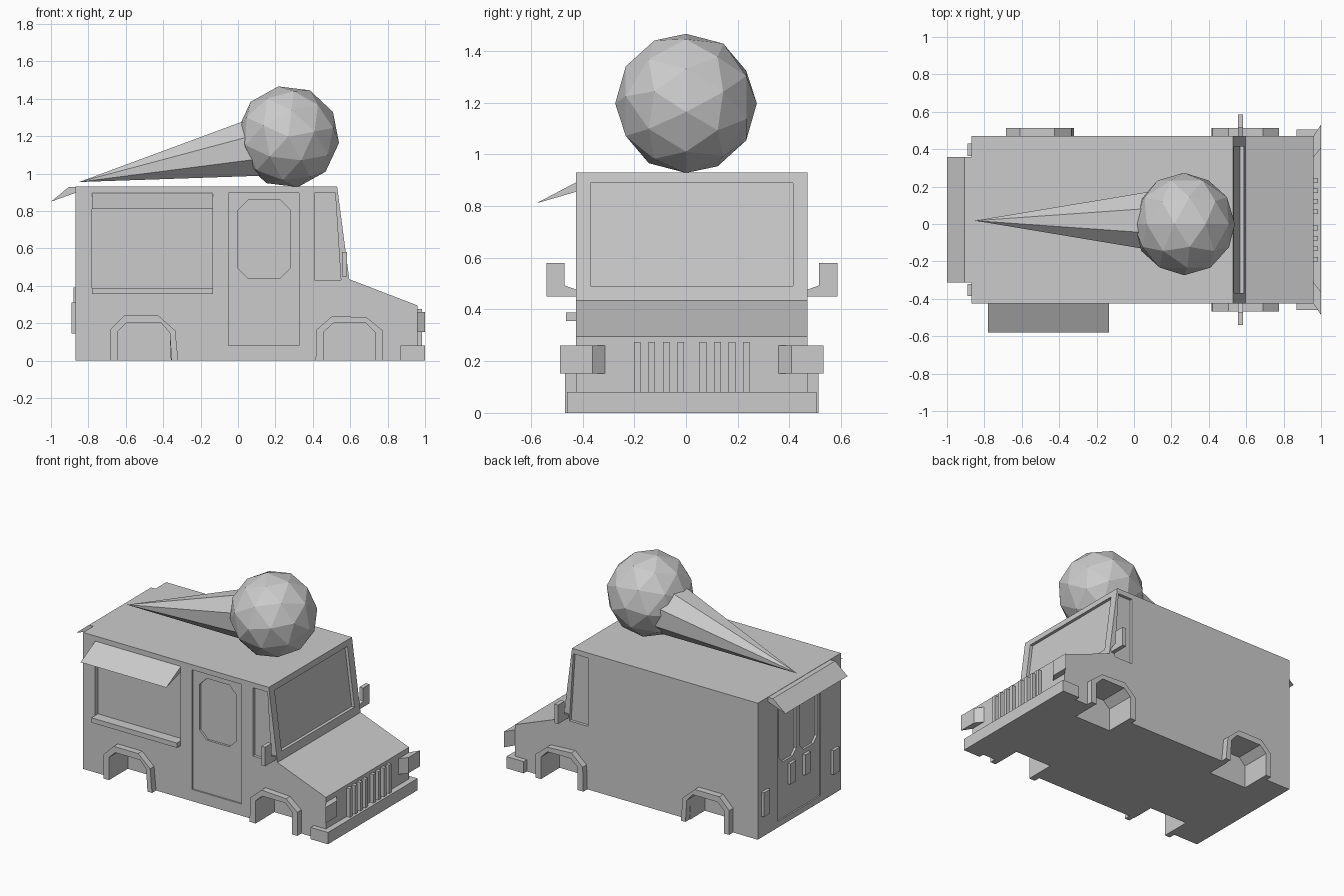
import bpy, bmesh, math
from mathutils import Vector, Matrix

if "Cube" in bpy.data.objects:
    bpy.data.objects.remove(bpy.data.objects["Cube"])

MID = 0.0225          # centre plane of the truck body
HALF = 0.4475         # half the body width


def prism(name, pts, axis, a, b):
    """Extrude a 2D profile along an axis: y -> (x,z), x -> (y,z), z -> (x,y)."""
    def place(p, t):
        return {'x': (t, p[0], p[1]), 'y': (p[0], t, p[1]), 'z': (p[0], p[1], t)}[axis]
    bm = bmesh.new()
    lo = [bm.verts.new(place(p, a)) for p in pts]
    hi = [bm.verts.new(place(p, b)) for p in pts]
    n = len(pts)
    bm.faces.new(lo)
    bm.faces.new(hi)
    for i in range(n):
        bm.faces.new((lo[i], lo[(i + 1) % n], hi[(i + 1) % n], hi[i]))
    bmesh.ops.recalc_face_normals(bm, faces=bm.faces)
    me = bpy.data.meshes.new(name)
    bm.to_mesh(me)
    bm.free()
    ob = bpy.data.objects.new(name, me)
    bpy.context.collection.objects.link(ob)
    return ob


def rect(u0, v0, u1, v1):
    return [(u0, v0), (u1, v0), (u1, v1), (u0, v1)]


def chamfered(u0, v0, u1, v1, c):
    return [(u0 + c, v0), (u1 - c, v0), (u1, v0 + c), (u1, v1 - c),
            (u1 - c, v1), (u0 + c, v1), (u0, v1 - c), (u0, v0 + c)]


def box(name, x0, x1, y0, y1, z0, z1):
    return prism(name, rect(x0, z0, x1, z1), 'y', y0, y1)


def cut(target, pts, axis, a, b):
    cutter = prism("cutter", pts, axis, a, b)
    cutter.hide_render = True
    m = target.modifiers.new("cut", 'BOOLEAN')
    m.operation = 'DIFFERENCE'
    m.solver = 'EXACT'
    m.object = cutter
    bpy.context.view_layer.objects.active = target
    bpy.ops.object.modifier_apply(modifier=m.name)
    bpy.data.objects.remove(cutter)


# Body shell
body = prism("truck_body", [(-0.87, 0), (0.96, 0), (0.96, 0.295), (0.595, 0.435),
                            (0.53, 0.93), (-0.87, 0.93)], 'y', MID - HALF, MID + HALF)

# Wheel arches: outer outline and inner opening, from foot to foot
arches = {
    "rear": ([(-0.685, 0), (-0.685, 0.165), (-0.61, 0.24), (-0.425, 0.24), (-0.335, 0.16), (-0.32, 0)],
             [(-0.645, 0), (-0.645, 0.155), (-0.597, 0.20), (-0.41, 0.20), (-0.365, 0.15), (-0.355, 0)]),
    "front": ([(0.415, 0), (0.42, 0.165), (0.505, 0.24), (0.69, 0.23), (0.775, 0.16), (0.775, 0)],
              [(0.46, 0), (0.46, 0.155), (0.51, 0.20), (0.685, 0.20), (0.735, 0.15), (0.735, 0)]),
}
cab_window = [(0.41, 0.43), (0.55, 0.43), (0.52, 0.895), (0.41, 0.895)]

for side, s in (("right", -1), ("left", 1)):
    wall = MID + s * HALF
    out = wall + s * 0.1
    for where, (outer, inner) in arches.items():
        opening = [(inner[0][0], -0.1)] + inner[1:-1] + [(inner[-1][0], -0.1)]
        cut(body, opening, 'y', wall - s * 0.16, out)
        prism(f"{where}_{side}_arch_trim", outer + inner[::-1], 'y', wall, wall + s * 0.043)
    cut(body, cab_window, 'y', wall - s * 0.02, out)
    # Wing mirrors
    mirror = [(0, 0.45), (0.115, 0.45), (0.115, 0.58), (0.045, 0.58), (0.045, 0.493), (0, 0.477)]
    prism(f"{side}_mirror", [(wall + s * u, v) for u, v in mirror], 'x', 0.555, 0.583)
    # Headlights, angled outwards
    light = [(0.95, 0.435), (0.96, HALF), (1.0, 0.51), (1.0, 0.385), (0.96, 0.335), (0.95, 0.335)]
    prism(f"{side}_headlight", [(x, MID + s * y) for x, y in light], 'z', 0.153, 0.26)
    # Tail lights and rear door handles
    y = MID + s * 0.375
    box(f"{side}_tail_light", -0.89, -0.865, y - 0.033, y + 0.033, 0.145, 0.31)
    y = MID + s * 0.08
    box(f"{side}_rear_handle", -0.88, -0.855, y - 0.03, y + 0.03, 0.25, 0.39)

front_wall = MID - HALF

# Serving hatch, side door and its window
cut(body, rect(-0.78, 0.37, -0.135, 0.895), 'y', front_wall + 0.03, -1)
cut(body, rect(-0.05, 0.08, 0.325, 0.895), 'y', front_wall + 0.01, -1)
cut(body, chamfered(0.0, 0.44, 0.28, 0.86, 0.055), 'y', front_wall + 0.025, -1)

# Windscreen
cut(body, [(0.567, 0.49), (0.75, 0.49), (0.75, 0.89), (0.515, 0.89)], 'y', MID - 0.392, MID + 0.392)

# Rear doors and windows
cut(body, rect(MID - 0.23, 0.04, MID + 0.23, 0.87), 'x', -1.2, -0.86)
for s in (-1, 1):
    y = MID + s * 0.112
    cut(body, chamfered(y - 0.092, 0.42, y + 0.092, 0.85, 0.04), 'x', -1.2, -0.845)

# Serving counter and awnings
box("serving_counter", -0.78, -0.135, -0.465, front_wall + 0.03, 0.355, 0.388)
prism("side_awning", [(-0.415, 0.897), (-0.58, 0.81), (-0.415, 0.858)], 'x', -0.78, -0.135)
prism("rear_awning", [(-0.868, 0.928), (-0.905, 0.928), (-1.0, 0.85), (-0.868, 0.897)],
      'y', MID - 0.335, MID + 0.335)

# Bumper wrapping round the nose
b = 0.4825
prism("front_bumper", [(0.87, MID - b), (1.0, MID - b), (1.0, MID + b), (0.87, MID + b),
                       (0.87, MID + HALF), (0.96, MID + HALF),
                       (0.96, MID - HALF), (0.87, MID - HALF)], 'z', 0, 0.08)

# Grille bars
for s in (-1, 1):
    for i in range(4):
        y = MID + s * (0.043 + 0.056 * i)
        box("grille_bar", 0.95, 0.985, y - 0.013, y + 0.013, 0.075, 0.275)

# Roof cone: eight-sided, lying on its side
apex = Vector((-0.85, 0.015, 0.955))
axis = Vector((0.9, 0.005, 0.177)).normalized()
length = 1.0
bpy.ops.mesh.primitive_cone_add(vertices=8, radius1=0.16 * length / 0.917, radius2=0, depth=length)
cone = bpy.context.object
cone.name = "roof_cone"
cone.data.transform(Matrix.Rotation(math.radians(22.5), 4, 'Z'))
cone.rotation_euler = (0, math.atan2(-axis.x, -axis.z), 0)
cone.location = apex + axis * length / 2

# Ice cream scoop
bpy.ops.mesh.primitive_ico_sphere_add(subdivisions=2, radius=0.274, location=(0.268, 0, 1.197))
scoop = bpy.context.object
scoop.name = "ice_cream_scoop"
scoop.data.transform(Matrix.Rotation(math.radians(90), 4, 'X'))
scoop.rotation_euler = (0, math.radians(-11), 0)
